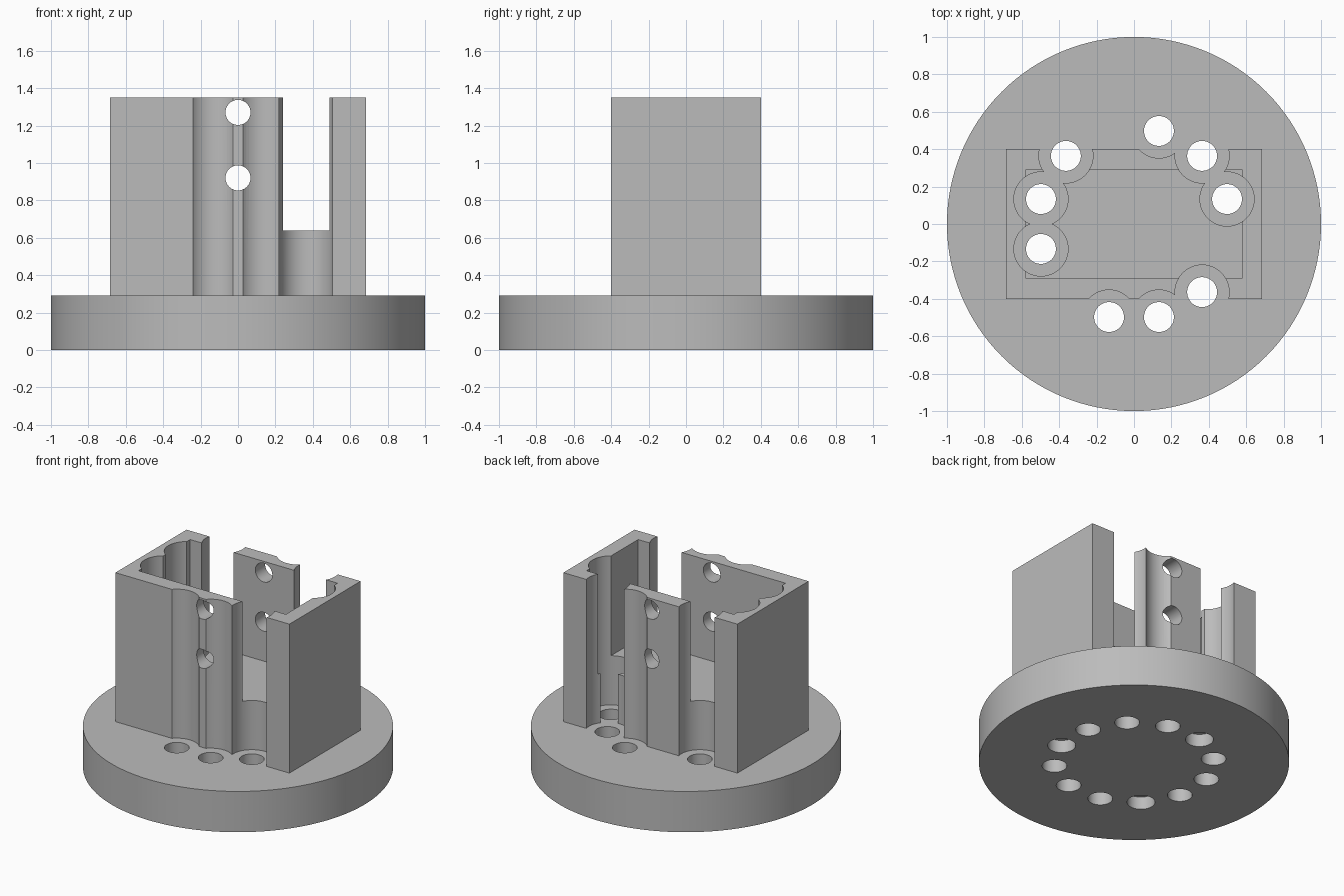
import bpy, math

if "Cube" in bpy.data.objects:
    bpy.data.objects.remove(bpy.data.objects["Cube"])

BASE_TOP, FLOOR, TOP = 0.29, 0.64, 1.35
RING = 0.515                    # radius of the bolt circle
BLIND = (105, 225, 345)         # angles of the blind holes in the underside

grey = bpy.data.materials.new("grey")
grey.diffuse_color = (0.5, 0.5, 0.5, 1)
grey.use_nodes = True
grey.node_tree.nodes["Principled BSDF"].inputs["Base Color"].default_value = grey.diffuse_color


def finish(obj, name):
    obj.name = name
    obj.data.materials.clear()
    obj.data.materials.append(grey)
    return obj


def box(name, x, y, z0, z1):
    bpy.ops.mesh.primitive_cube_add(size=1, location=(0, 0, (z0 + z1) / 2))
    obj = bpy.context.object
    obj.scale = (2 * x, 2 * y, z1 - z0)
    bpy.ops.object.transform_apply(location=True, rotation=True, scale=True)
    return finish(obj, name)


def cylinder(name, r, x, y, z0, z1, sides=48):
    bpy.ops.mesh.primitive_cylinder_add(vertices=sides, radius=r, depth=z1 - z0,
                                        location=(x, y, (z0 + z1) / 2))
    bpy.ops.object.transform_apply(location=True, rotation=True, scale=True)
    return finish(bpy.context.object, name)


def combine(target, other, operation):
    mod = target.modifiers.new(operation.lower(), 'BOOLEAN')
    mod.operation, mod.solver, mod.object = operation, 'EXACT', other
    bpy.context.view_layer.objects.active = target
    bpy.ops.object.modifier_apply(modifier=mod.name)
    bpy.data.objects.remove(other, do_unlink=True)


# Open-topped housing with a raised floor
mount = box("motor_mount", 0.685, 0.4, 0.2, TOP)
combine(mount, box("pocket", 0.58, 0.29, FLOOR, TOP + 0.2), 'DIFFERENCE')

# Cross holes through the front and back walls
for z in (0.92, 1.27):
    bpy.ops.mesh.primitive_cylinder_add(vertices=48, radius=0.067, depth=2,
                                        location=(0, 0, z), rotation=(math.pi / 2, 0, 0))
    bpy.ops.object.transform_apply(location=True, rotation=True, scale=True)
    combine(mount, finish(bpy.context.object, "cross_hole"), 'DIFFERENCE')

# Screw-head clearances through the housing
ring = [(a, RING * math.cos(math.radians(a)), RING * math.sin(math.radians(a)))
        for a in range(15, 360, 30)]
for a, x, y in ring:
    if a not in BLIND:
        combine(mount, cylinder("clearance", 0.145, x, y, 0.1, TOP + 0.2), 'DIFFERENCE')

# Round base plate
combine(mount, cylinder("base_plate", 1, 0, 0, 0, BASE_TOP, 128), 'UNION')

# Bolt circle: through holes, and wider blind holes from below
for a, x, y in ring:
    if a in BLIND:
        hole = cylinder("blind_hole", 0.09, x, y, -0.1, 0.09)
    else:
        hole = cylinder("through_hole", 0.08, x, y, -0.1, 0.4)
    combine(mount, hole, 'DIFFERENCE')

# Smooth curved walls, sharp rims
bpy.ops.object.select_all(action='DESELECT')
mount.select_set(True)
bpy.context.view_layer.objects.active = mount
bpy.ops.object.shade_smooth_by_angle(angle=math.radians(30))
